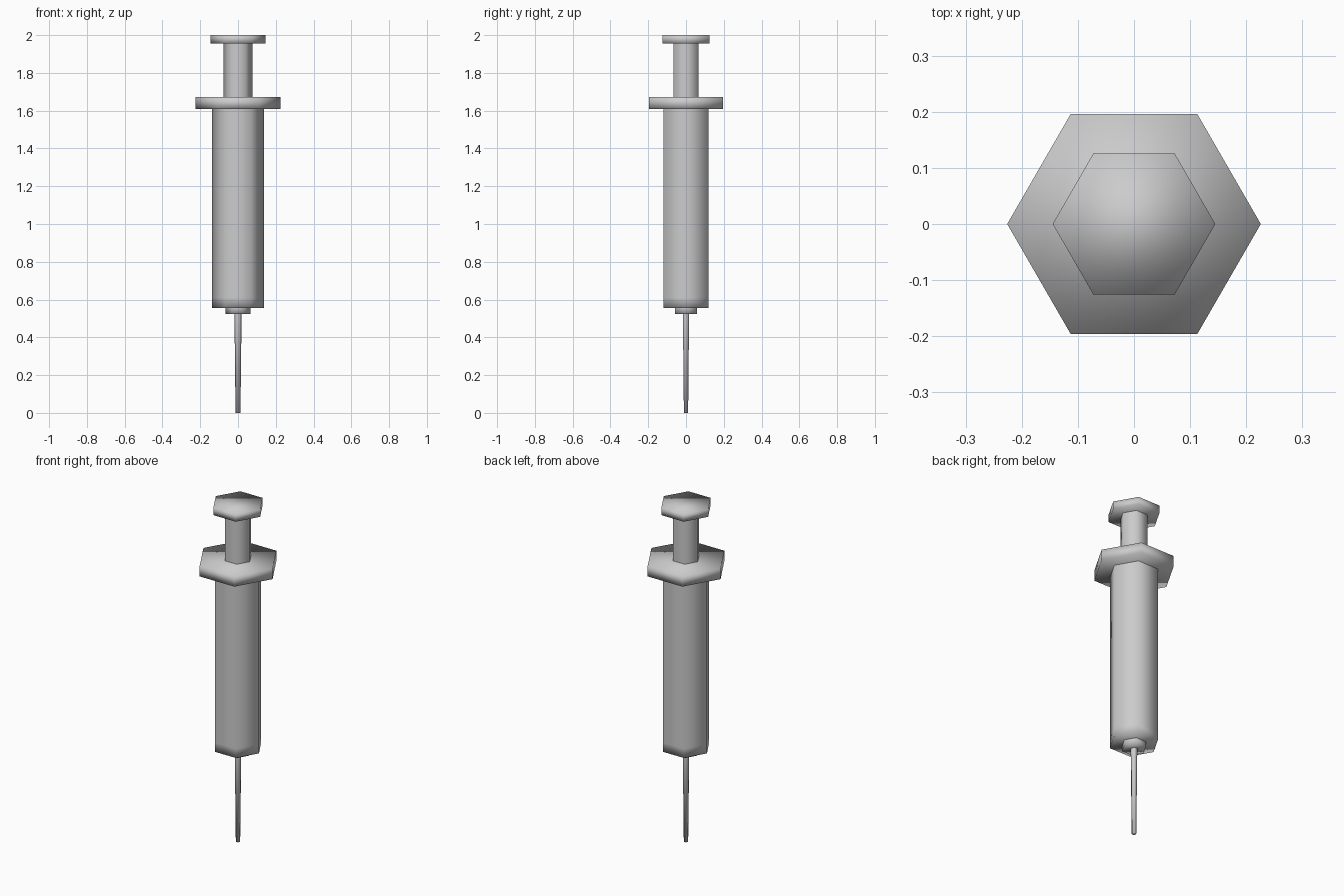
import bpy, bmesh
from math import cos, sin, pi

if "Cube" in bpy.data.objects:
    bpy.data.objects.remove(bpy.data.objects["Cube"])

SIDES = 6


def lathe(name, profile, cap_top=True, cap_bottom=True):
    """Smooth hexagonal part from (radius, height) points, top to bottom."""
    bm = bmesh.new()
    rings = [[bm.verts.new((r * cos(2 * pi * i / SIDES), r * sin(2 * pi * i / SIDES), z))
              for i in range(SIDES)] for r, z in profile]
    for a, b in zip(rings, rings[1:]):
        for i in range(SIDES):
            j = (i + 1) % SIDES
            bm.faces.new((a[i], b[i], b[j], a[j]))
    # End caps are fans from the first corner
    for i in range(1, SIDES - 1):
        if cap_top:
            t = rings[0]
            bm.faces.new((t[0], t[i], t[i + 1]))
        if cap_bottom:
            t = rings[-1]
            bm.faces.new((t[0], t[i + 1], t[i]))
    for f in bm.faces:
        f.smooth = True
    mesh = bpy.data.meshes.new(name)
    bm.to_mesh(mesh)
    bm.free()
    ob = bpy.data.objects.new(name, mesh)
    bpy.context.collection.objects.link(ob)
    return ob


# Plunger: thumb rest and rod
lathe("thumb_rest", [(0.145, 2.0), (0.145, 1.955)])
lathe("plunger_rod", [(0.077, 1.956), (0.077, 1.67)], False, False)

# Barrel: finger flange and body with a support loop near the lower rim
lathe("finger_flange", [(0.226, 1.672), (0.226, 1.609)])
lathe("barrel", [(0.137, 1.61), (0.137, 0.61), (0.137, 0.556)], False, True)

# Hub and tapered needle
lathe("needle_hub", [(0.067, 0.557), (0.067, 0.523)], False, True)
lathe("needle", [(0.019, 0.524), (0.013, 0.0)], False, True)
